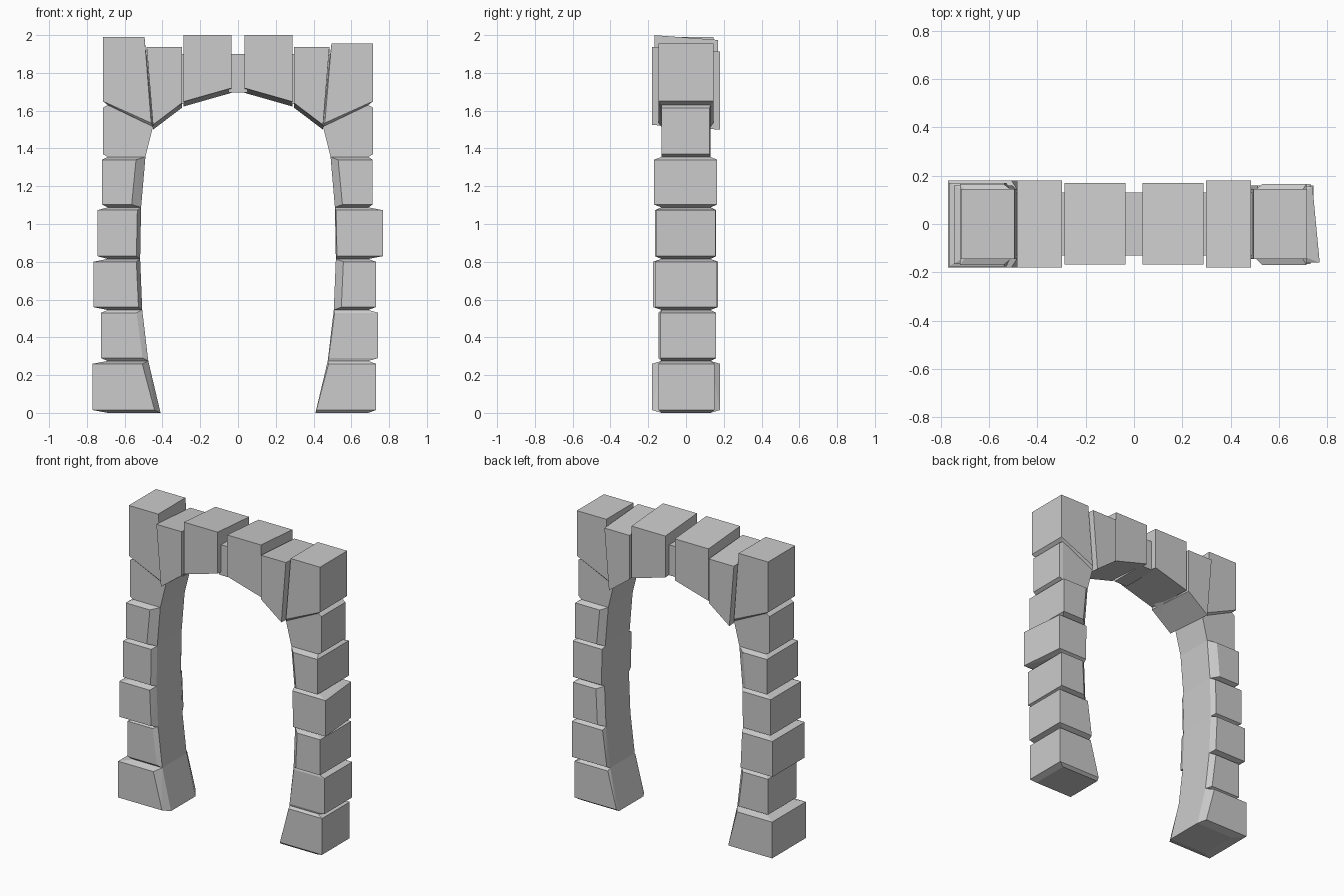
import bpy, bmesh

if "Cube" in bpy.data.objects:
    bpy.data.objects.remove(bpy.data.objects["Cube"])

CORE_Y = 0.13     # half depth of the mortar core
CORE_X = 0.69     # outer side of the mortar core


def hull_object(name, points):
    bm = bmesh.new()
    for p in points:
        bm.verts.new(p)
    res = bmesh.ops.convex_hull(bm, input=bm.verts)
    junk = {e for e in res["geom_interior"] + res["geom_unused"]
            if isinstance(e, bmesh.types.BMVert)}
    bmesh.ops.delete(bm, geom=list(junk), context='VERTS')
    bmesh.ops.dissolve_limit(bm, angle_limit=0.01, verts=bm.verts, edges=bm.edges)
    bmesh.ops.recalc_face_normals(bm, faces=bm.faces)
    mesh = bpy.data.meshes.new(name)
    bm.to_mesh(mesh)
    bm.free()
    ob = bpy.data.objects.new(name, mesh)
    bpy.context.collection.objects.link(ob)
    return ob


def prism(quad, y0, y1, side=1, shear=0.0):
    """Corners of an x-z outline extruded along y, optionally tilted down to the back."""
    return [(side * x, y, z - shear * y) for x, z in quad for y in (y0, y1)]


# Inner curve of a leg: the joints between its six stones
joints = [(0.41, 0.0), (0.475, 0.275), (0.507, 0.545), (0.518, 0.815),
          (0.513, 1.088), (0.49, 1.355), (0.45, 1.515)]

# Per stone: outer x, inner bevel width, front y, back y
legs = {
    "left": (-1, [(0.77, 0.032, -0.18, 0.18), (0.725, 0.03, -0.145, 0.16),
                  (0.765, 0.02, -0.175, 0.17), (0.745, 0.02, -0.165, 0.16),
                  (0.72, 0.05, -0.17, 0.165), (0.715, 0.01, -0.13, 0.13)]),
    "right": (1, [(0.73, 0.005, -0.145, 0.15), (0.742, 0.005, -0.135, 0.16),
                  (0.73, 0.04, -0.165, 0.165), (0.768, 0.006, -0.16, 0.155),
                  (0.713, 0.04, -0.17, 0.165), (0.715, 0.01, -0.13, 0.125)]),
}

# Leg stones, each a raised block sloping back to the narrow joint core
for label, (side, rows) in legs.items():
    for i, (outer, bevel, y0, y1) in enumerate(rows):
        (xa, za), (xb, zb) = joints[i], joints[i + 1]
        top_out = 1.63 if i == 5 else zb
        core = [(xa, za), (xb, zb), (CORE_X, top_out), (CORE_X, za)]
        g = 0.015
        face = [(xa + bevel, za + g), (xb + bevel, zb - g),
                (outer, top_out - g), (outer, za + g)]
        pts = prism(core, -CORE_Y, CORE_Y, side) + prism(face, y0, y1, side)
        if (label, i) == ("right", 3):      # outer side is turned toward the front
            pts = [(x - 0.03 if x > 0.76 and y > 0 else x, y, z) for x, y, z in pts]
        hull_object(f"{label}_leg_stone_{i + 1}", pts)

# Arch stones on both sides
for label, side, corner_top in (("left", -1, 1.99), ("right", 1, 1.955)):
    corner = [(0.715, corner_top), (0.495, corner_top), (0.46, 1.535), (0.715, 1.65)]
    corner_core = [(0.69, 1.9), (0.488, 1.9), (0.45, 1.515), (0.69, 1.63)]
    hull_object(f"{label}_corner_stone",
                prism(corner, -0.145, 0.145, side) +
                prism(corner_core, -CORE_Y, CORE_Y, side))
    haunch = [(0.484, 1.925), (0.297, 1.925), (0.297, 1.628), (0.45, 1.512)]
    hull_object(f"{label}_haunch_stone", prism(haunch, -0.18, 0.18, side, 0.07))
    crown = [(0.288, 1.987), (0.035, 1.987), (0.035, 1.707), (0.288, 1.635)]
    hull_object(f"{label}_crown_stone", prism(crown, -0.167, 0.17, side, 0.075))
    # Recessed mortar behind the arch joints
    mortar = [(0.5, 1.9), (0.27, 1.9), (0.27, 1.65), (0.46, 1.53)]
    hull_object(f"{label}_arch_mortar", prism(mortar, -CORE_Y, CORE_Y, side))

# Recessed middle link between the crown stones
link = [(-0.05, 1.9), (0.05, 1.9), (0.05, 1.695), (-0.05, 1.695)]
hull_object("middle_link", prism(link, -CORE_Y, CORE_Y))
